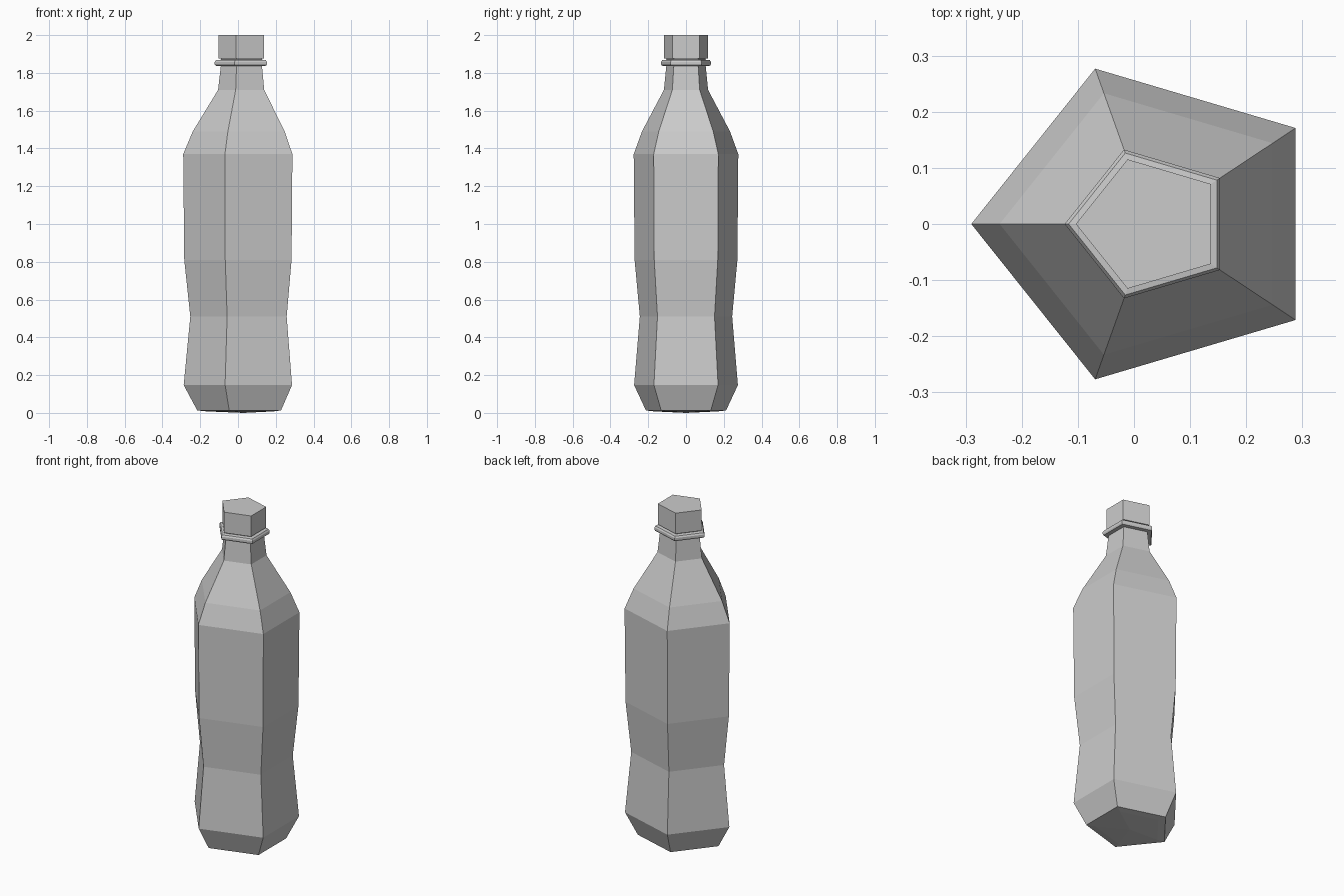
import bpy, bmesh, math

if "Cube" in bpy.data.objects:
    bpy.data.objects.remove(bpy.data.objects["Cube"])

CX = 0.0295      # offset that centres the pentagon's bounding box
SQUASH = 0.911   # depth relative to width
SIDES = 5


def lathe(name, profile, bottom=None, top=None, closed=False):
    """Five-sided lathe of (radius, z) points, with optional centre points."""
    bm = bmesh.new()
    rings = []
    for r, z in profile:
        ring = []
        for i in range(SIDES):
            a = math.pi + i * math.tau / SIDES
            ring.append(bm.verts.new((CX + r * math.cos(a), r * SQUASH * math.sin(a), z)))
        rings.append(ring)
    pairs = list(zip(rings, rings[1:]))
    if closed:
        pairs.append((rings[-1], rings[0]))
    for lo, hi in pairs:
        for i in range(SIDES):
            j = (i + 1) % SIDES
            bm.faces.new((lo[i], lo[j], hi[j], hi[i]))
    for z, ring in ((bottom, rings[0]), (top, rings[-1])):
        if z is not None:
            c = bm.verts.new((CX, 0, z))
            for i in range(SIDES):
                bm.faces.new((c, ring[i], ring[(i + 1) % SIDES]))
    bmesh.ops.recalc_face_normals(bm, faces=bm.faces)
    me = bpy.data.meshes.new(name)
    bm.to_mesh(me)
    bm.free()
    ob = bpy.data.objects.new(name, me)
    bpy.context.collection.objects.link(ob)
    return ob


# Bottle body: base, waist, shoulder and neck
lathe("bottle_body", [
    (0.195, 0.008), (0.245, 0.013), (0.317, 0.147), (0.282, 0.51), (0.314, 0.81),
    (0.3195, 1.37), (0.269, 1.49), (0.135, 1.71), (0.120, 1.84), (0.120, 1.88),
], bottom=0.0, top=1.88)

# Collar under the cap
lathe("neck_collar", [
    (0.119, 1.836), (0.148, 1.838), (0.153, 1.846), (0.153, 1.858),
    (0.146, 1.867), (0.119, 1.870),
], closed=True)

# Screw cap
lathe("cap", [(0.133, 1.876), (0.133, 2.0)], bottom=1.876, top=2.0)
